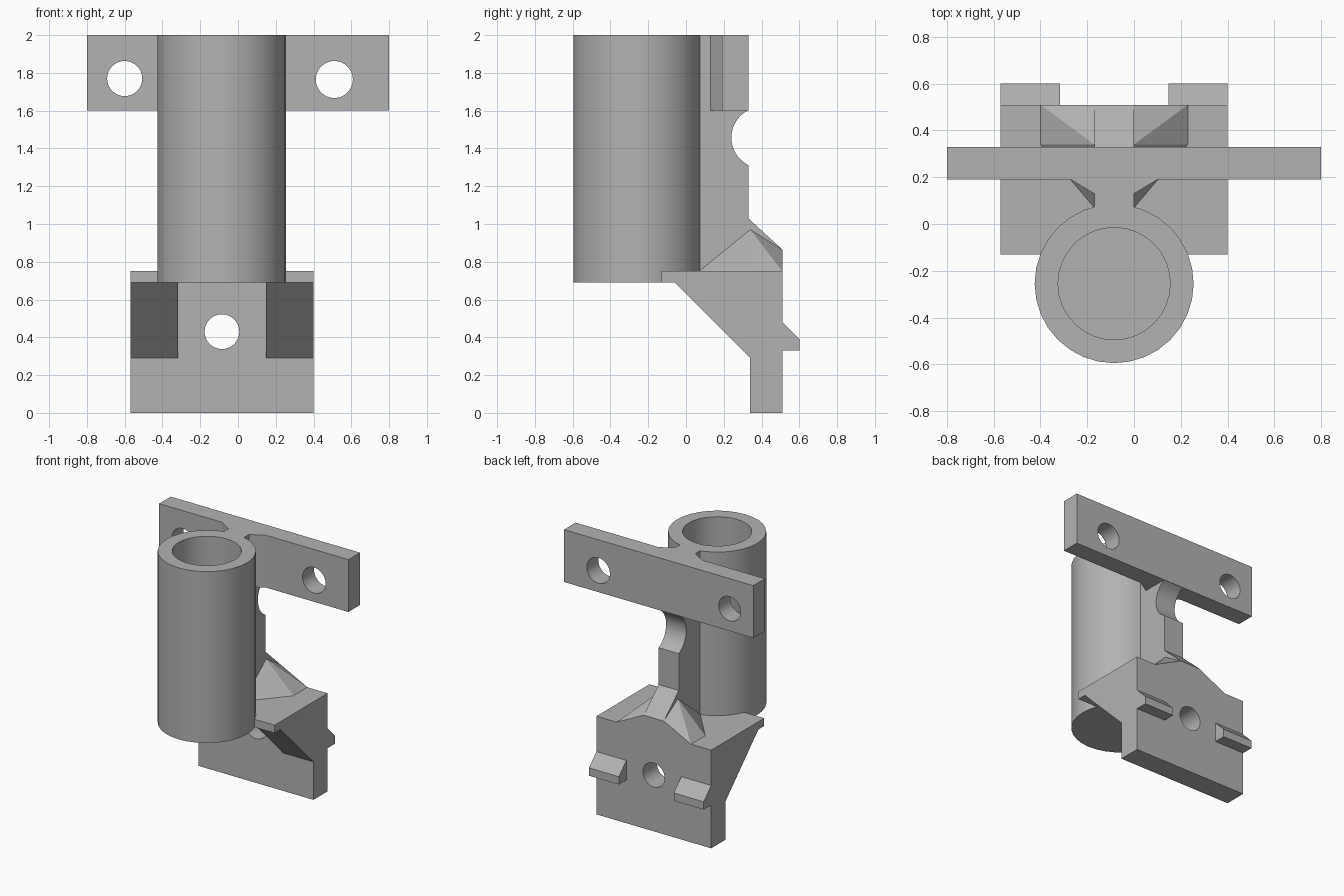
import bpy, bmesh, math
from mathutils import Vector

if "Cube" in bpy.data.objects:
    bpy.data.objects.remove(bpy.data.objects["Cube"], do_unlink=True)

grey = bpy.data.materials.new("plain grey")
grey.use_nodes = True
grey.diffuse_color = (0.45, 0.45, 0.45, 1)
grey.node_tree.nodes["Principled BSDF"].inputs["Base Color"].default_value = grey.diffuse_color

MID = -0.085           # symmetry plane of the tube, web and foot
WEB = 0.085            # half width of the web
TUBE_Y = -0.255


def finish(name, bm):
    bmesh.ops.recalc_face_normals(bm, faces=bm.faces)
    mesh = bpy.data.meshes.new(name)
    bm.to_mesh(mesh)
    bm.free()
    mesh.materials.append(grey)
    ob = bpy.data.objects.new(name, mesh)
    bpy.context.collection.objects.link(ob)
    return ob


def prism(name, points, low, high, axis="x"):
    """Extrude a (y, z) profile along x, or an (x, y) profile along z."""
    bm = bmesh.new()
    place = (lambda a, b: (low, a, b)) if axis == "x" else (lambda a, b: (a, b, low))
    face = bm.faces.new([bm.verts.new(place(a, b)) for a, b in points])
    moved = bmesh.ops.extrude_face_region(bm, geom=[face])["geom"]
    step = Vector((high - low, 0, 0)) if axis == "x" else Vector((0, 0, high - low))
    bmesh.ops.translate(bm, vec=step, verts=[v for v in moved if isinstance(v, bmesh.types.BMVert)])
    return finish(name, bm)


def hull(name, points):
    bm = bmesh.new()
    for p in points:
        bm.verts.new(p)
    bmesh.ops.convex_hull(bm, input=bm.verts)
    bmesh.ops.dissolve_limit(bm, angle_limit=0.01, verts=bm.verts, edges=bm.edges)
    return finish(name, bm)


def box(name, x, y, z):
    return prism(name, [(y[0], z[0]), (y[1], z[0]), (y[1], z[1]), (y[0], z[1])], *x)


def smooth(ob):
    bpy.ops.object.select_all(action="DESELECT")
    ob.select_set(True)
    bpy.context.view_layer.objects.active = ob
    bpy.ops.object.shade_smooth_by_angle(angle=math.radians(30))


def drill(ob, x, z, radius):
    """Cut a round hole front to back."""
    bpy.ops.mesh.primitive_cylinder_add(vertices=32, radius=radius, depth=3, location=(x, 0, z),
                                        rotation=(math.pi / 2, 0, 0))
    cutter = bpy.context.object
    cutter.data.materials.append(grey)
    mod = ob.modifiers.new("hole", "BOOLEAN")
    mod.operation, mod.solver, mod.object = "DIFFERENCE", "EXACT", cutter
    bpy.ops.object.select_all(action="DESELECT")
    ob.select_set(True)
    bpy.context.view_layer.objects.active = ob
    bpy.ops.object.modifier_apply(modifier=mod.name)
    bpy.data.objects.remove(cutter, do_unlink=True)


# Tube: a turned profile, closed at the bottom
bm = bmesh.new()
profile = [(0, 0.69), (0.34, 0.69), (0.34, 2), (0.24, 2), (0.24, 0.79), (0, 0.79)]
verts = [bm.verts.new((MID + r, TUBE_Y, z)) for r, z in profile]
edges = [bm.edges.new(pair) for pair in zip(verts, verts[1:])]
bmesh.ops.spin(bm, geom=verts + edges, cent=(MID, TUBE_Y, 0), axis=(0, 0, 1),
               angle=math.tau, steps=32)
bmesh.ops.remove_doubles(bm, verts=bm.verts, dist=0.0005)
smooth(finish("tube", bm))

# Web joining tube, bar and foot, with a round notch in its back edge
notch = []
for i in range(17):
    a = math.radians(116.5 + 127 * i / 16)
    notch.append((0.402 + 0.162 * math.cos(a), 1.457 + 0.162 * math.sin(a)))
smooth(prism("web", [(0.03, 0.72), (0.03, 2), (0.33, 2)] + notch
             + [(0.33, 1.03), (0.51, 0.865), (0.51, 0.72)], MID - WEB, MID + WEB))

# Mounting bar with two bolt holes
bar = box("mounting_bar", (-0.8, 0.8), (0.19, 0.33), (1.6, 2))
drill(bar, -0.6, 1.77, 0.093)
drill(bar, 0.51, 1.765, 0.098)
smooth(bar)

# Foot: back plate with its bolt hole, and the ledge on top
plate = box("back_plate", (-0.57, 0.4), (0.34, 0.51), (0, 0.75))
drill(plate, MID, 0.43, 0.092)
smooth(plate)
box("ledge", (-0.57, 0.4), (-0.13, 0.34), (0.69, 0.75))

# Paired parts on both sides of the symmetry plane
for side, s in (("right", -1), ("left", 1)):
    inner, outer = MID + s * 0.232, MID + s * 0.485
    low, high = sorted((inner, outer))
    prism(side + "_brace", [(0.34, 0.29), (-0.06, 0.69), (0.34, 0.69)], low, high)
    prism(side + "_lug", [(0.51, 0.33), (0.6, 0.33), (0.6, 0.39), (0.51, 0.48)], low, high)
    face, tip = MID + s * WEB, MID + s * 0.315
    prism(side + "_bar_fillet", [(face, 0.13), (MID + s * 0.185, 0.19), (face, 0.19)], 1.6, 2, "z")
    hull(side + "_gusset", [(face, 0.34, 0.97), (face, 0.07, 0.75), (tip, 0.34, 0.75),
                            (tip, 0.51, 0.75), (face, 0.51, 0.865), (face, 0.51, 0.75)])
